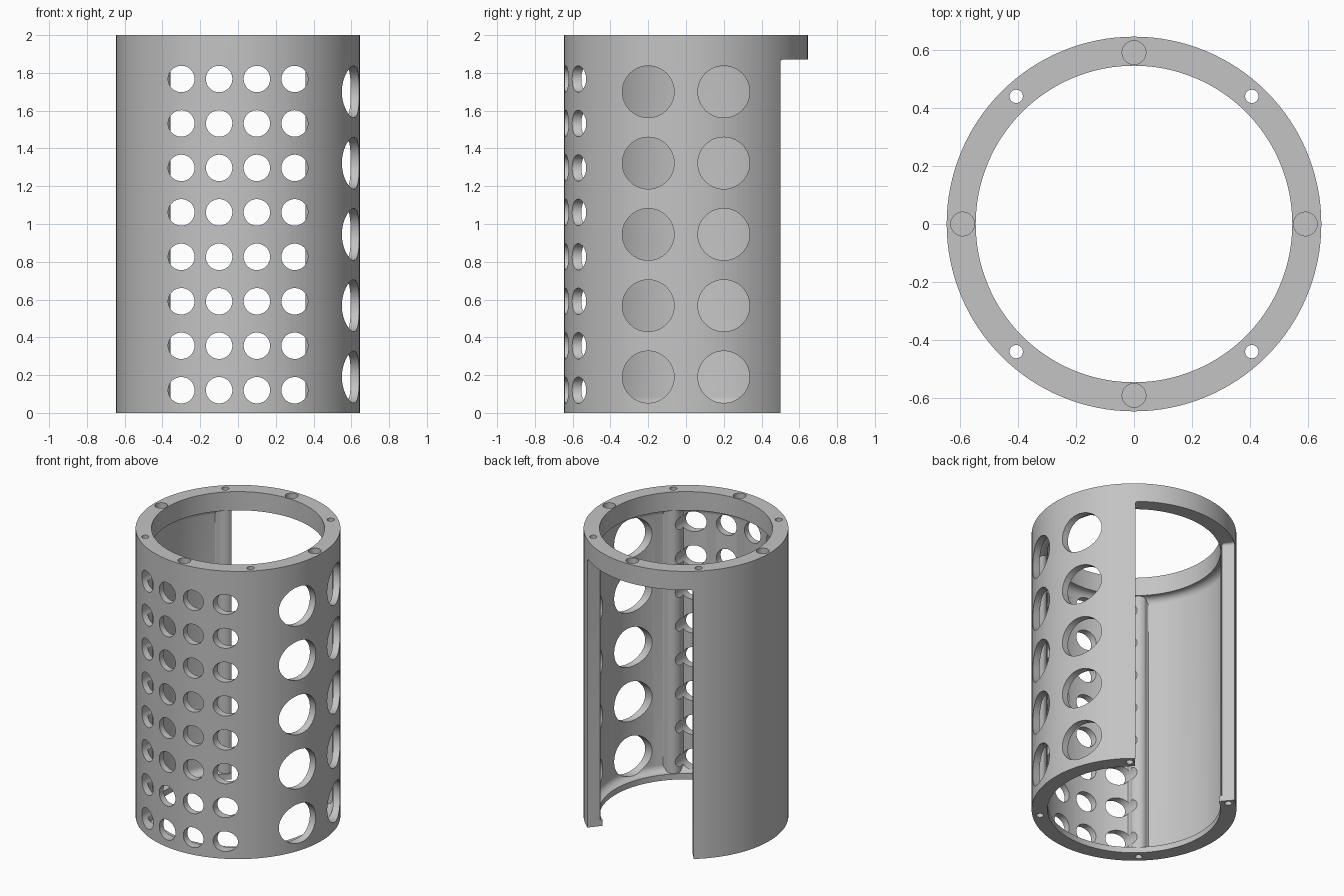
import bpy, bmesh, math
from mathutils import Matrix, Vector

if "Cube" in bpy.data.objects:
    bpy.data.objects.remove(bpy.data.objects["Cube"], do_unlink=True)

HEIGHT, OUTER, RIM, THIN = 2.0, 0.645, 0.545, 0.6
POST_R = 0.598                      # screw post distance from the axis
POST_ANGLE = math.radians(47.3)
OPEN_ANGLE = math.radians(50.7)
SEGMENTS = 128

grey = bpy.data.materials.new("grey")
grey.use_nodes = True
colour = (0.55, 0.55, 0.55, 1)
grey.diffuse_color = colour
grey.node_tree.nodes["Principled BSDF"].inputs["Base Color"].default_value = colour


def make_object(name, bm):
    bmesh.ops.recalc_face_normals(bm, faces=bm.faces)
    mesh = bpy.data.meshes.new(name)
    bm.to_mesh(mesh)
    bm.free()
    mesh.materials.append(grey)
    obj = bpy.data.objects.new(name, mesh)
    bpy.context.collection.objects.link(obj)
    return obj


def prism(bm, points, z0, z1):
    low = [bm.verts.new((x, y, z0)) for x, y in points]
    high = [bm.verts.new((x, y, z1)) for x, y in points]
    bm.faces.new(low[::-1])
    bm.faces.new(high)
    for i in range(len(points)):
        k = (i + 1) % len(points)
        bm.faces.new((low[i], low[k], high[k], high[i]))


def revolve(name, profile):
    """Spin a closed (radius, z) profile about the z axis."""
    bm = bmesh.new()
    rings = []
    for i in range(SEGMENTS):
        a = math.tau * i / SEGMENTS
        rings.append([bm.verts.new((r * math.cos(a), r * math.sin(a), z)) for r, z in profile])
    n = len(profile)
    for i in range(SEGMENTS):
        a, b = rings[i], rings[(i + 1) % SEGMENTS]
        for j in range(n):
            k = (j + 1) % n
            bm.faces.new((a[j], b[j], b[k], a[k]))
    return make_object(name, bm)


def drill(bm, centre, axis, radius, depth, segments=48):
    turn = Vector((0, 0, 1)).rotation_difference(Vector(axis)).to_matrix().to_4x4()
    bmesh.ops.create_cone(bm, cap_ends=True, segments=segments, radius1=radius, radius2=radius,
                          depth=depth, matrix=Matrix.Translation(centre) @ turn)


# Thick tube
sleeve = revolve("perforated_sleeve", [(OUTER, 0), (OUTER, HEIGHT), (RIM, HEIGHT), (RIM, 0)])

# Recess between the rims, with rounded corners
LOW, HIGH, FILLET = 0.04, 1.87, 0.045
arc = [math.radians(15 * i) for i in range(7)]
profile = [(0.45, LOW)]
profile += [(THIN - FILLET + FILLET * math.sin(a), LOW + FILLET - FILLET * math.cos(a)) for a in arc]
profile += [(THIN - FILLET + FILLET * math.cos(a), HIGH - FILLET + FILLET * math.sin(a)) for a in arc]
profile += [(0.45, HIGH)]
recess = revolve("recess_cutter", profile)

# Four rounded screw posts, flared into the wall
half = [(0.075, -0.02), (0.07, -0.001), (0.056, 0.006), (0.048, 0.018),
        (0.039, 0.032), (0.023, 0.042), (0.008, 0.046)]
bell = half + [(-u, v) for u, v in reversed(half)]
post_angles = [s * POST_ANGLE + o for o in (0, math.pi) for s in (1, -1)]
bm = bmesh.new()
for a in post_angles:
    out, side = Vector((math.cos(a), math.sin(a))), Vector((-math.sin(a), math.cos(a)))
    prism(bm, [out * (POST_R - v) + side * u for u, v in bell], 0.02, 1.92)
posts = make_object("screw_posts", bm)

# Rear opening below the top ring
bm = bmesh.new()
c, s = math.cos(OPEN_ANGLE), math.sin(OPEN_ANGLE)
prism(bm, [(0.3 * c, 0.3 * s), (c, s), (-c, s), (-0.3 * c, 0.3 * s)], -0.1, HIGH)
corners = [e for e in bm.edges
           if all(v.co.z > 1 for v in e.verts) and e.verts[0].co.x * e.verts[1].co.x > 0]
bmesh.ops.bevel(bm, geom=corners, offset=0.02, segments=5, profile=0.5, affect='EDGES')
opening = make_object("opening_cutter", bm)

# Holes through the wall
bm = bmesh.new()
for row in range(8):                # small front holes
    for x in (-0.3, -0.1, 0.1, 0.3):
        drill(bm, (x, -0.6, 0.12 + 0.2354 * row), (0, 1, 0), 0.07, 0.4)
for row in range(5):                # large side holes
    for y in (-0.2, 0.2):
        drill(bm, (0.6, y, 0.19 + 0.3775 * row), (1, 0, 0), 0.137, 0.4, 64)
holes = make_object("hole_cutter", bm)

# Holes along the wall
bm = bmesh.new()
for a in post_angles:               # screw holes through the posts
    drill(bm, (POST_R * math.cos(a), POST_R * math.sin(a), 1), (0, 0, 1), 0.023, 2.2, 24)
for i in range(4):                  # blind sockets in the top ring
    a = i * math.pi / 2
    drill(bm, (0.59 * math.cos(a), 0.59 * math.sin(a), HEIGHT), (0, 0, 1), 0.041, 0.16, 32)
sockets = make_object("socket_cutter", bm)

# Combine, bake and tidy
steps = [(recess, 'DIFFERENCE'), (posts, 'UNION'), (opening, 'DIFFERENCE'),
         (holes, 'DIFFERENCE'), (sockets, 'DIFFERENCE')]
for tool, operation in steps:
    mod = sleeve.modifiers.new(tool.name, 'BOOLEAN')
    mod.object, mod.operation, mod.solver = tool, operation, 'EXACT'
bpy.context.view_layer.update()
baked = bpy.data.meshes.new_from_object(sleeve.evaluated_get(bpy.context.evaluated_depsgraph_get()))
sleeve.modifiers.clear()
sleeve.data = baked
baked.materials.clear()
baked.materials.append(grey)
for poly in baked.polygons:
    poly.material_index = 0
for tool, _ in steps:
    bpy.data.objects.remove(tool, do_unlink=True)

bpy.ops.object.select_all(action='DESELECT')
sleeve.select_set(True)
bpy.context.view_layer.objects.active = sleeve
bpy.ops.object.shade_smooth_by_angle(angle=math.radians(30))
